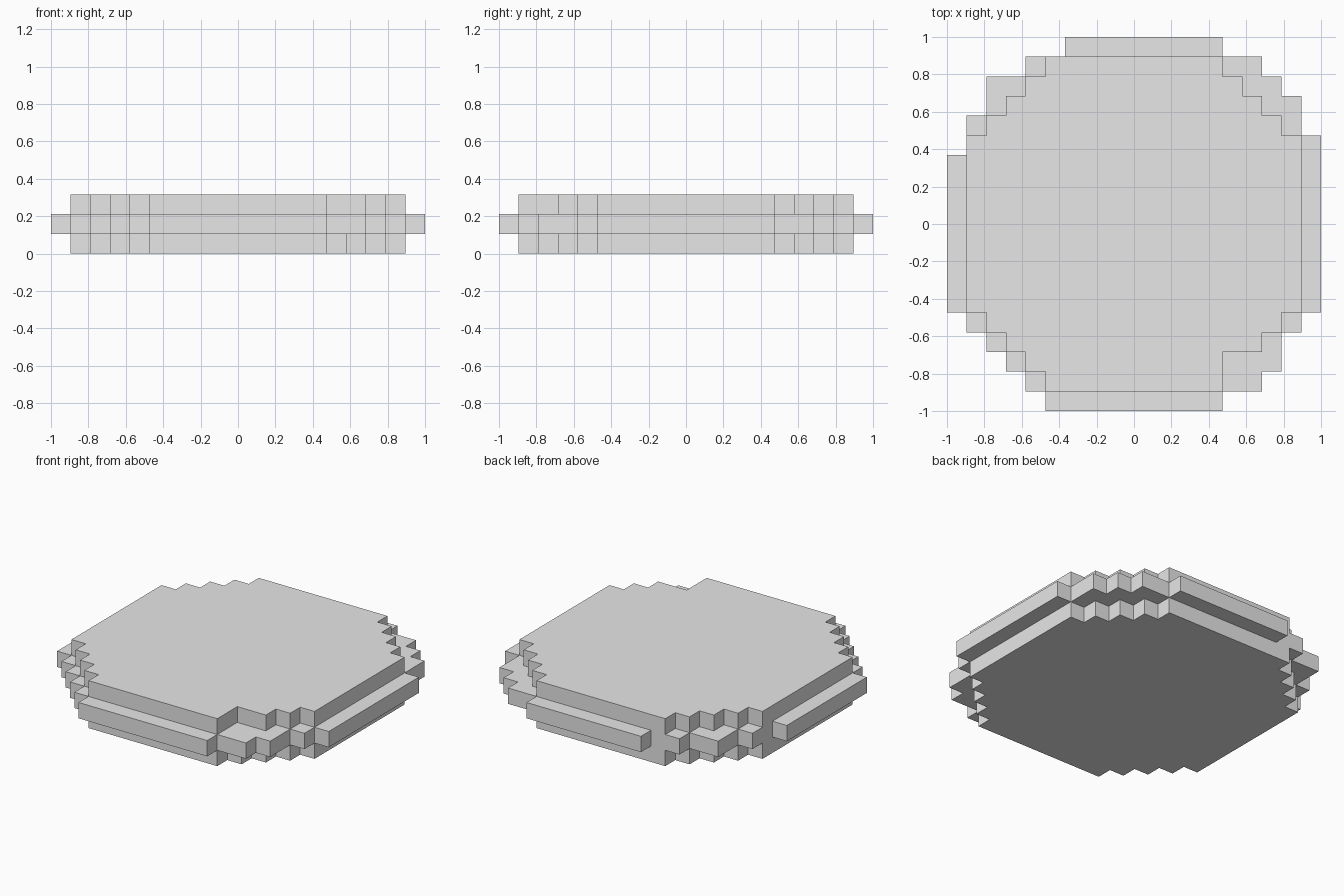
import bpy
import bmesh

cube = bpy.data.objects.get("Cube")
if cube:
    bpy.data.objects.remove(cube, do_unlink=True)

UNIT = 2 / 19  # edge of one block

grey = bpy.data.materials.new("light_grey")
grey.use_nodes = True
grey.diffuse_color = (0.8, 0.8, 0.8, 1)
grey.node_tree.nodes["Principled BSDF"].inputs["Base Color"].default_value = (0.8, 0.8, 0.8, 1)


def stairs(start, runs, sx, sy):
    """Staircase corner: runs alternate inward along y and outward along x."""
    x, y = start
    points = [(x * sx, y * sy)]
    for i, run in enumerate(runs):
        if i % 2 == 0:
            y -= run
        else:
            x += run
        points.append((x * sx, y * sy))
    return points


def slab(name, level, corners):
    """One block-high slab; corners run back left, front left, front right, back right."""
    outline = []
    for i, ((sx, sy), (start, runs)) in enumerate(zip(((1, 1), (1, -1), (-1, -1), (-1, 1)), corners)):
        points = stairs(start, runs, sx, sy)
        outline += points[::-1] if i % 2 else points
    bm = bmesh.new()
    face = bm.faces.new([bm.verts.new((x * UNIT, y * UNIT, level * UNIT)) for x, y in outline])
    top = bmesh.ops.extrude_face_region(bm, geom=[face])["geom"]
    moved = [v for v in top if isinstance(v, bmesh.types.BMVert)]
    bmesh.ops.translate(bm, verts=moved, vec=(0, 0, UNIT))
    bmesh.ops.recalc_face_normals(bm, faces=bm.faces)
    mesh = bpy.data.meshes.new(name)
    bm.to_mesh(mesh)
    bm.free()
    mesh.materials.append(grey)
    bpy.context.collection.objects.link(bpy.data.objects.new(name, mesh))


# Regular corner of the outer slabs, and the one with a missing block
even = ((4.5, 8.5), [1] * 8)
notched = ((4.5, 8.5), [2, 2, 1, 1, 1, 1])

slab("bottom_slab", 0, [even] * 4)

# Wider middle slab with uneven corners
slab("middle_slab", 1, [
    ((4.5, 9.5), [1, 2, 1, 1, 1, 1, 2, 1]),
    ((4.5, 9.5), [1, 2, 1, 1, 2, 1, 1, 1]),
    ((4.5, 9.5), [1] * 10),
    ((3.5, 9.5), [1, 2, 1, 2, 2, 1, 2, 1]),
])

slab("top_slab", 2, [even, notched, even, even])
